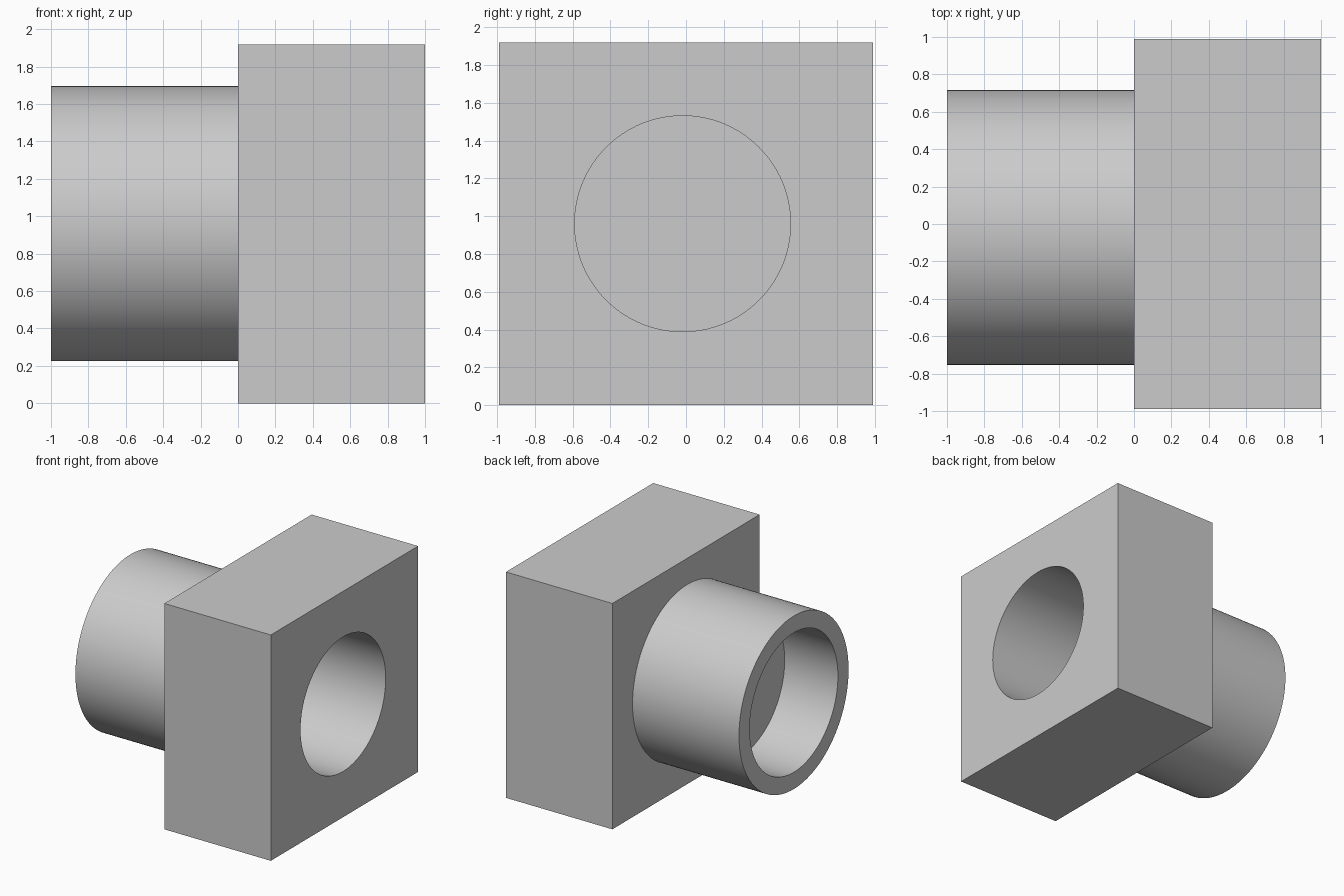
import bpy
from math import pi

if "Cube" in bpy.data.objects:
    bpy.data.objects.remove(bpy.data.objects["Cube"])

AXIS_Y, AXIS_Z = -0.018, 0.96


def cylinder(name, radius, x0, x1):
    """Cylinder along x between x0 and x1 on the shared axis."""
    bpy.ops.mesh.primitive_cylinder_add(
        vertices=128, radius=radius, depth=x1 - x0,
        location=((x0 + x1) / 2, AXIS_Y, AXIS_Z), rotation=(0, pi / 2, 0))
    obj = bpy.context.object
    obj.name = name
    return obj


def combine(target, tool, operation):
    """Apply a boolean and discard the tool object."""
    mod = target.modifiers.new(operation.title(), 'BOOLEAN')
    mod.operation = operation
    mod.solver = 'EXACT'
    mod.object = tool
    bpy.context.view_layer.objects.active = target
    bpy.ops.object.modifier_apply(modifier=mod.name)
    bpy.data.objects.remove(tool)


# Square flange block
bpy.ops.mesh.primitive_cube_add(size=1, location=(0.5, 0, 0.959))
body = bpy.context.object
body.name = "flanged_socket"
body.scale = (1, 1.976, 1.918)
bpy.ops.object.transform_apply(location=True, rotation=True, scale=True)

# Round neck, overlapping into the block
combine(body, cylinder("neck", 0.735, -1, 0.5), 'UNION')

# Blind hole through the block, and shallower blind bore in the neck
combine(body, cylinder("block_hole", 0.571, 0, 1.2), 'DIFFERENCE')
combine(body, cylinder("neck_bore", 0.592, -1.2, -0.5), 'DIFFERENCE')

# Smooth round walls, sharp edges
bpy.ops.object.select_all(action='DESELECT')
body.select_set(True)
bpy.context.view_layer.objects.active = body
bpy.ops.object.shade_smooth_by_angle(angle=pi / 6)
